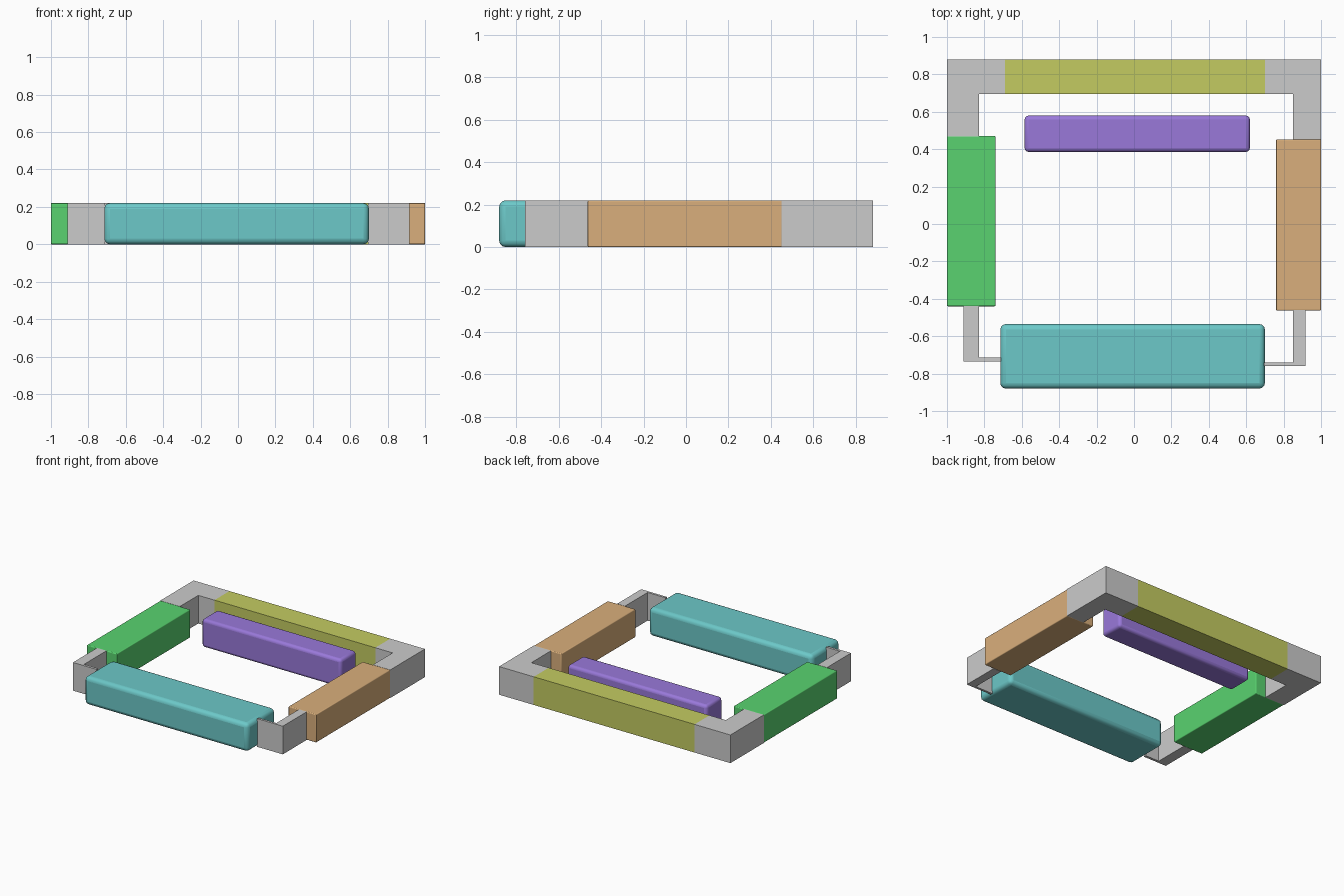
import bpy, bmesh, math

if "Cube" in bpy.data.objects:
    bpy.data.objects.remove(bpy.data.objects["Cube"])

H = 0.22


def finish(name, bm, color=None, bevel=0.0, segments=3):
    bmesh.ops.recalc_face_normals(bm, faces=bm.faces)
    mesh = bpy.data.meshes.new(name)
    bm.to_mesh(mesh)
    bm.free()
    obj = bpy.data.objects.new(name, mesh)
    bpy.context.collection.objects.link(obj)
    if color:
        mat = bpy.data.materials.new(name + "_paint")
        mat.diffuse_color = (*color, 1)
        mat.use_nodes = True
        mat.node_tree.nodes["Principled BSDF"].inputs["Base Color"].default_value = mat.diffuse_color
        mesh.materials.append(mat)
    if bevel:
        mod = obj.modifiers.new("rounded_edges", 'BEVEL')
        mod.width = bevel
        mod.segments = segments
        mod.limit_method = 'ANGLE'
        bpy.ops.object.select_all(action='DESELECT')
        obj.select_set(True)
        bpy.context.view_layer.objects.active = obj
        bpy.ops.object.shade_smooth_by_angle(angle=math.radians(40))
    return obj


def prism(name, outline, color=None, bevel=0.0, height=H):
    """Extrude a plan outline upward from the floor."""
    bm = bmesh.new()
    face = bm.faces.new([bm.verts.new((x, y, 0)) for x, y in outline])
    top = bmesh.ops.extrude_face_region(bm, geom=[face])["geom"]
    verts = [v for v in top if isinstance(v, bmesh.types.BMVert)]
    bmesh.ops.translate(bm, vec=(0, 0, height), verts=verts)
    return finish(name, bm, color, bevel)


def block(name, x0, x1, y0, y1, color, bevel=0.0, height=H):
    return prism(name, [(x0, y0), (x1, y0), (x1, y1), (x0, y1)], color, bevel, height)


def corner(name, x_out, x_in, x_end, y_out, y_in, y_end):
    """L-shaped piece joining two sides of the ring."""
    prism(name, [(x_out, y_out), (x_end, y_out), (x_end, y_in),
                 (x_in, y_in), (x_in, y_end), (x_out, y_end)])


# Coloured blocks
block("front_block", -0.715, 0.70, -0.88, -0.535, (0.15, 0.58, 0.58), 0.03)
block("inner_block", -0.585, 0.62, 0.385, 0.58, (0.32, 0.19, 0.70), 0.022)
block("back_bar", -0.69, 0.70, 0.695, 0.88, (0.55, 0.60, 0.12))
block("left_block", -1.0, -0.74, -0.44, 0.47, (0.10, 0.65, 0.16), 0.006)
block("right_block", 0.76, 1.0, -0.463, 0.453, (0.70, 0.43, 0.20), 0.006)

# Grey corner connectors
corner("back_left_corner", -1.0, -0.83, -0.69, 0.88, 0.695, 0.468)
corner("back_right_corner", 1.0, 0.85, 0.70, 0.88, 0.695, 0.451)
corner("front_left_corner", -0.912, -0.83, -0.71, -0.735, -0.715, -0.438)
corner("front_right_corner", 0.918, 0.85, 0.695, -0.758, -0.74, -0.461)
